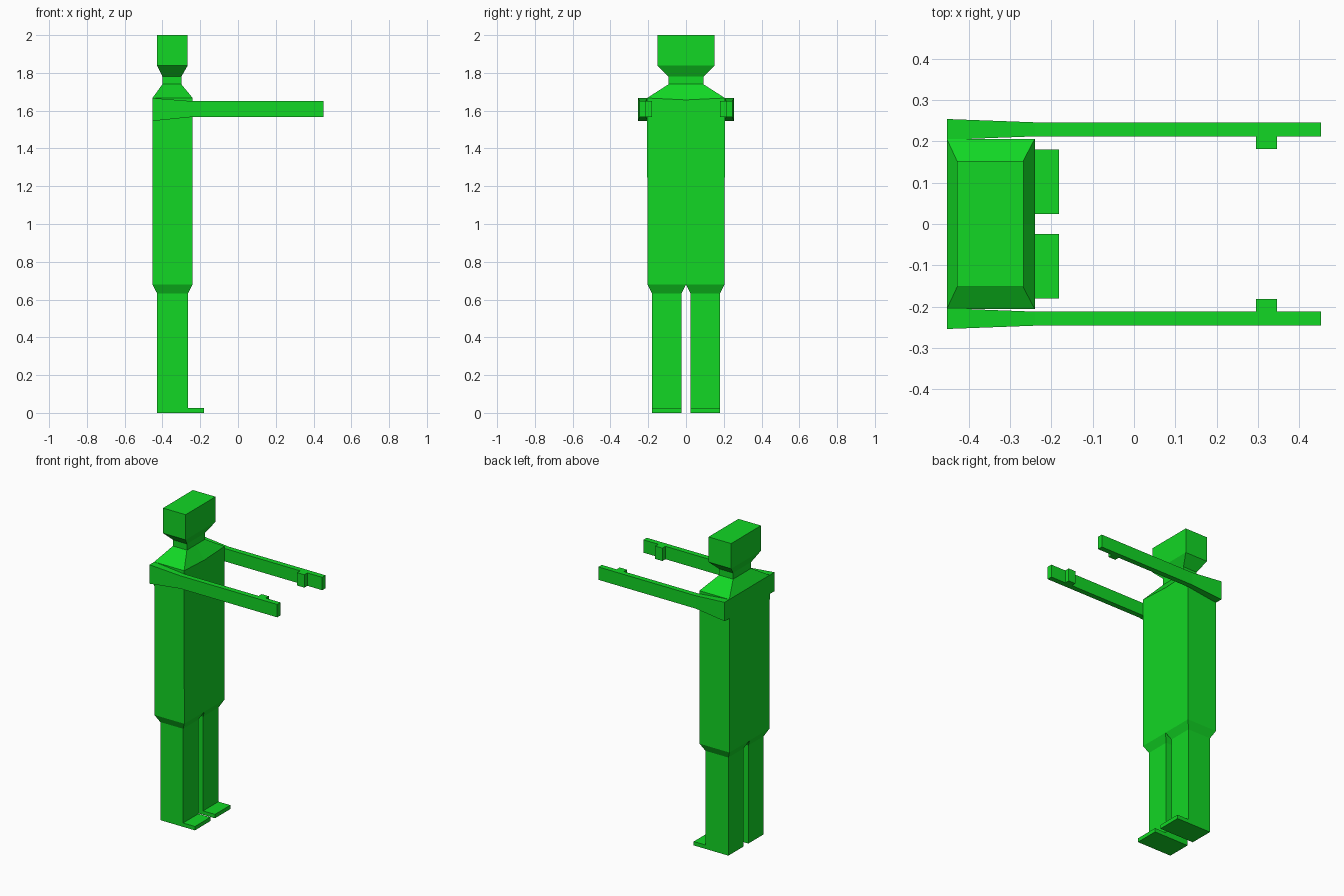
import bpy
import bmesh

cube = bpy.data.objects.get("Cube")
if cube:
    bpy.data.objects.remove(cube, do_unlink=True)

green = bpy.data.materials.new("bright_green")
green.use_nodes = True
COLOR = (0.006, 0.68, 0.018, 1)
green.diffuse_color = COLOR
green.node_tree.nodes["Principled BSDF"].inputs["Base Color"].default_value = COLOR


def level(z, x0, x1, y1, y0=0.0, dip=0.0):
    """Horizontal rectangle; dip lowers the front corner on the centre line."""
    return [(x0, y0, z), (x1, y0, z - dip), (x1, y1, z), (x0, y1, z)]


def slice_x(x, y0, y1, z0, z1):
    """Upright rectangle across the arm."""
    return [(x, y0, z0), (x, y1, z0), (x, y1, z1), (x, y0, z1)]


def loft(name, rings, cap_start=True, cap_end=True):
    """Skin rectangles together and mirror the half across the centre line."""
    bm = bmesh.new()
    loops = [[bm.verts.new(p) for p in ring] for ring in rings]
    start = bm.faces.new(loops[0])
    end = bm.faces.new(loops[-1])
    for a, b in zip(loops, loops[1:]):
        for i in range(4):
            j = (i + 1) % 4
            bm.faces.new((a[i], a[j], b[j], b[i]))
    bmesh.ops.recalc_face_normals(bm, faces=bm.faces[:])
    # Drop hidden faces: open ends and the wall on the centre line
    hidden = [f for f in bm.faces if all(abs(v.co.y) < 1e-5 for v in f.verts)]
    if not cap_start:
        hidden.append(start)
    if not cap_end:
        hidden.append(end)
    bmesh.ops.delete(bm, geom=hidden, context='FACES')
    mesh = bpy.data.meshes.new(name)
    bm.to_mesh(mesh)
    bm.free()
    mesh.materials.append(green)
    obj = bpy.data.objects.new(name, mesh)
    bpy.context.collection.objects.link(obj)
    mirror = obj.modifiers.new("Mirror", 'MIRROR')
    mirror.use_axis = (False, True, False)
    return obj


# Shared joints between the parts
neck_top = level(1.78, -0.40, -0.30, 0.092)
neck_base = level(1.74, -0.40, -0.30, 0.092)
shoulder_line = level(1.667, -0.453, -0.24, 0.206, dip=0.01)
hip_line = level(0.68, -0.453, -0.24, 0.204)

# Head, neck and trunk
loft("head", [level(2.0, -0.428, -0.267, 0.152),
              level(1.838, -0.428, -0.267, 0.152), neck_top], cap_end=False)
loft("neck", [neck_top, neck_base], False, False)
loft("shoulders", [neck_base, shoulder_line], False, False)
loft("torso", [shoulder_line, hip_line], False, False)

# Legs taper in from the hips and split at the crotch
loft("legs", [hip_line, level(0.632, -0.428, -0.265, 0.18, 0.024),
              level(0, -0.428, -0.265, 0.18, 0.024)], cap_start=False)
loft("feet", [level(0.025, -0.265, -0.181, 0.18, 0.024),
              level(0, -0.265, -0.181, 0.18, 0.024)])

# Arms held straight forward, with thumbs pointing inwards
loft("arms", [slice_x(-0.453, 0.204, 0.254, 1.545, 1.667),
              slice_x(-0.24, 0.212, 0.246, 1.567, 1.65),
              slice_x(0.452, 0.212, 0.246, 1.567, 1.65)])
loft("thumbs", [slice_x(0.295, 0.181, 0.212, 1.567, 1.65),
                slice_x(0.346, 0.181, 0.212, 1.567, 1.65)])
